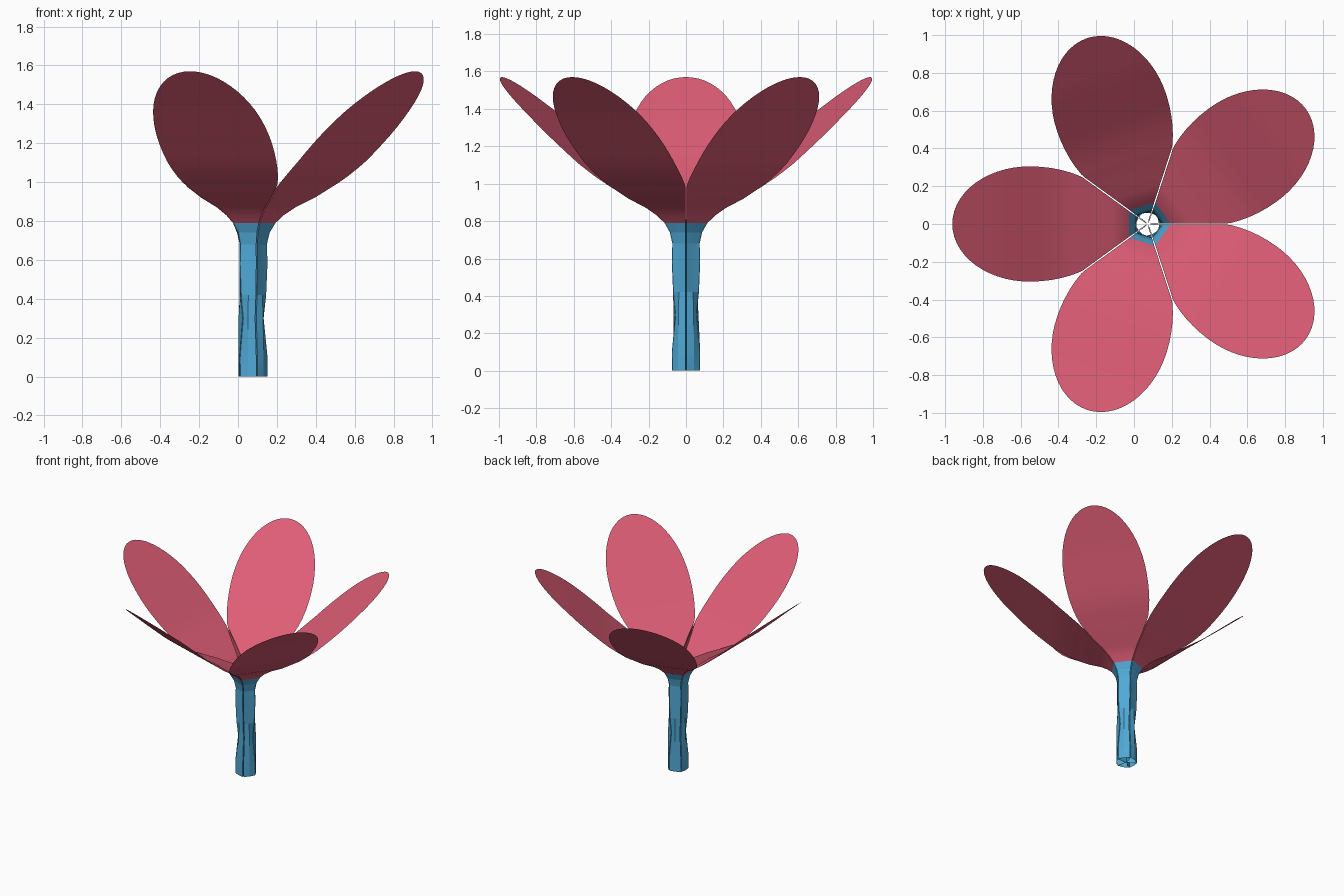
import bpy, math
from mathutils import Matrix, Vector

if "Cube" in bpy.data.objects:
    bpy.data.objects.remove(bpy.data.objects["Cube"])

CX = 0.073            # flower axis
A = math.radians(36)  # half of one fifth
GAP = 0.004           # slit between neighbouring strips


def material(name, col):
    m = bpy.data.materials.new(name)
    m.diffuse_color = (*col, 1)
    m.use_nodes = True
    m.node_tree.nodes["Principled BSDF"].inputs["Base Color"].default_value = m.diffuse_color
    return m


pink = material("petal_pink", (0.73, 0.11, 0.18))
blue = material("stem_blue", (0.08, 0.40, 0.68))


def grid(rows, verts, faces):
    """Skin equal-length rows of points."""
    b, n = len(verts), len(rows[0])
    for row in rows:
        verts.extend(row)
    for i in range(len(rows) - 1):
        for j in range(n - 1):
            k = b + i * n + j
            faces.append((k, k + 1, k + n + 1, k + n))


def make(name, verts, faces, mat, turn, angle):
    me = bpy.data.meshes.new(name)
    place = Matrix.Translation((CX, 0, 0)) @ Matrix.Rotation(turn, 4, 'Z')
    me.from_pydata([place @ Vector(v) for v in verts], [], faces)
    me.materials.append(mat)
    ob = bpy.data.objects.new(name, me)
    bpy.context.collection.objects.link(ob)
    bpy.ops.object.select_all(action='DESELECT')
    ob.select_set(True)
    bpy.context.view_layer.objects.active = ob
    bpy.ops.object.shade_smooth_by_angle(angle=math.radians(angle))


def seam(r, z, side):
    return (r * math.cos(A), side * max(r * math.sin(A) - GAP, 0.0005), z)


# Stem fifth: z, seam radius, middle radius
stem = [(0, .080, .071), (.10, .081, .071), (.30, .061, .070), (.42, .074, .064),
        (.58, .081, .060), (.68, .078, .064), (.74, .092, .078), (.79, .122, .099)]

# Petal base: z, seam radius, inner fold radius
base = [(.79, .122, .0), (.83, .165, .03), (.87, .225, .09), (.92, .325, .22), (.98, .42, .419)]

# Open petal centre line: radius, z
line = [(.34, .98), (.41, 1.03), (.50, 1.10), (.62, 1.208), (.80, 1.37), (1.035, 1.57)]


def height(r):
    for (r0, z0), (r1, z1) in zip(line, line[1:]):
        if r <= r1 + 1e-6:
            return z0 + (z1 - z0) * (r - r0) / (r1 - r0)
    return line[-1][1]


def half_width(r):
    a = 0.48 if r < .625 else 0.41
    return .305 * math.sqrt(max(0, 1 - ((r - .625) / a) ** 2))


N = 8
for i in range(5):
    turn = math.radians(36 + 72 * i)

    # Stem strip with its edges folded in to the axis
    v, f = [], []
    grid([[(0, 0, z), seam(s, z, -1), (m, 0, z), seam(s, z, 1), (0, 0, z)]
          for z, s, m in stem], v, f)
    make(f"stem_strip_{i + 1}", v, f, blue, turn, 12)

    # Petal blade
    rows = []
    for z, s, _ in base:
        x, y, _ = seam(s, z, 1)
        rows.append([(x, y * (2 * j / N - 1), z) for j in range(N + 1)])
    t0 = -math.asin((.625 - .36) / .48)
    for k in range(20):
        t = t0 + (math.pi / 2 - t0) * k / 19
        r = .625 + (.48 if t < 0 else .41) * math.sin(t)
        w = max(half_width(r), .002)
        rows.append([(r, w * (2 * j / N - 1), height(r)) for j in range(N + 1)])
    v, f = [], []
    grid(rows, v, f)
    # Folded edges between neighbouring petals
    for side in (-1, 1):
        grid([[seam(s, z, side), seam(q, z, side)] for z, s, q in base], v, f)
    make(f"petal_{i + 1}", v, f, pink, turn, 40)
